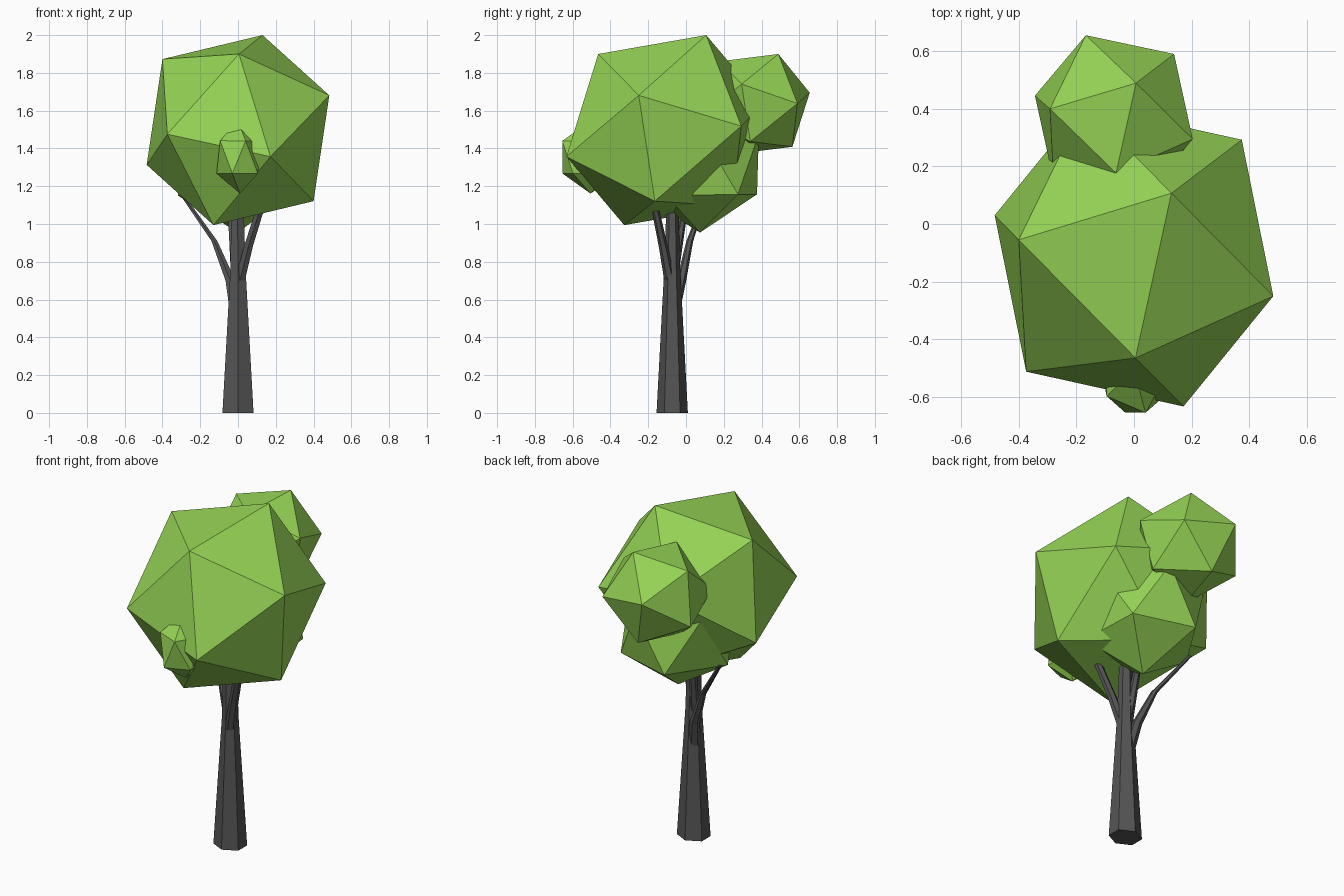
import bpy, bmesh
from math import sin, cos, pi
from mathutils import Vector

if "Cube" in bpy.data.objects:
    bpy.data.objects.remove(bpy.data.objects["Cube"])


def material(name, colour):
    m = bpy.data.materials.new(name)
    m.diffuse_color = (*colour, 1)
    m.use_nodes = True
    m.node_tree.nodes["Principled BSDF"].inputs["Base Color"].default_value = m.diffuse_color
    return m


leaf = material("leaf_green", (0.30, 0.65, 0.09))
bark = material("bark_grey", (0.09, 0.09, 0.09))


def finish(bm, name, mat):
    bmesh.ops.recalc_face_normals(bm, faces=bm.faces)
    me = bpy.data.meshes.new(name)
    bm.to_mesh(me)
    bm.free()
    me.materials.append(mat)
    bpy.context.collection.objects.link(bpy.data.objects.new(name, me))


def clump(name, centre, a, b, c):
    """Icosahedron from its centre and one face (corners relative to the centre)."""
    a, b, c, o = map(Vector, (a, b, c, centre))
    g = (5 ** 0.5 - 1) / 2
    half = [a, b, c, g * (a + b) - c, g * (b + c) - a, g * (a + c) - b]
    bm = bmesh.new()
    for p in half:
        bm.verts.new(o + p)
        bm.verts.new(o - p)
    bmesh.ops.convex_hull(bm, input=bm.verts[:])
    finish(bm, name, leaf)


def limb(name, path, sides=6):
    """Tapered faceted limb through (x, y, z, x radius, y radius) stations."""
    bm = bmesh.new()
    rings = []
    for x, y, z, rx, ry in path:
        angles = [2 * pi * i / sides - pi / 2 for i in range(sides)]
        rings.append([bm.verts.new((x + rx * cos(t), y + ry * sin(t), z)) for t in angles])
    for lo, hi in zip(rings, rings[1:]):
        for i in range(sides):
            j = (i + 1) % sides
            bm.faces.new((lo[i], lo[j], hi[j], hi[i]))
    bm.faces.new(rings[0])
    bm.faces.new(rings[-1])
    finish(bm, name, bark)


# Foliage
clump("main_crown", (0, -0.11, 1.497),
      (-0.40, 0.055, 0.376), (0.13, 0.217, 0.503), (0.005, -0.355, 0.403))
clump("upper_back_clump", (-0.07, 0.37, 1.635),
      (0.077, 0.119, 0.265), (-0.097, 0.285, 0.06), (0.209, 0.22, 0.003))
clump("lower_back_clump", (-0.008, 0.075, 1.312),
      (-0.112, 0.301, -0.155), (0.246, 0.20, -0.155), (0.008, -0.001, -0.357))
clump("small_front_clump", (0.005, -0.505, 1.354),
      (0.035, -0.15, 0.086), (-0.035, -0.15, -0.086), (0.10, -0.093, -0.087))

# Trunk and branches
limb("trunk", [(0, -0.073, 0, 0.095, 0.083), (0, -0.073, 0.75, 0.047, 0.043),
               (-0.003, -0.072, 1.15, 0.036, 0.03)])
limb("left_branch", [(-0.015, -0.06, 0.55, 0.035, 0.03), (-0.04, -0.025, 0.70, 0.03, 0.026),
                     (-0.125, 0.02, 0.91, 0.018, 0.018), (-0.30, 0.11, 1.16, 0.012, 0.01)])
limb("right_branch", [(0.01, -0.085, 0.70, 0.03, 0.03), (0.055, -0.12, 0.88, 0.027, 0.024),
                      (0.12, -0.165, 1.09, 0.025, 0.02)])
limb("back_branch", [(-0.01, -0.07, 0.70, 0.03, 0.026), (-0.036, -0.012, 1.05, 0.02, 0.018)])
